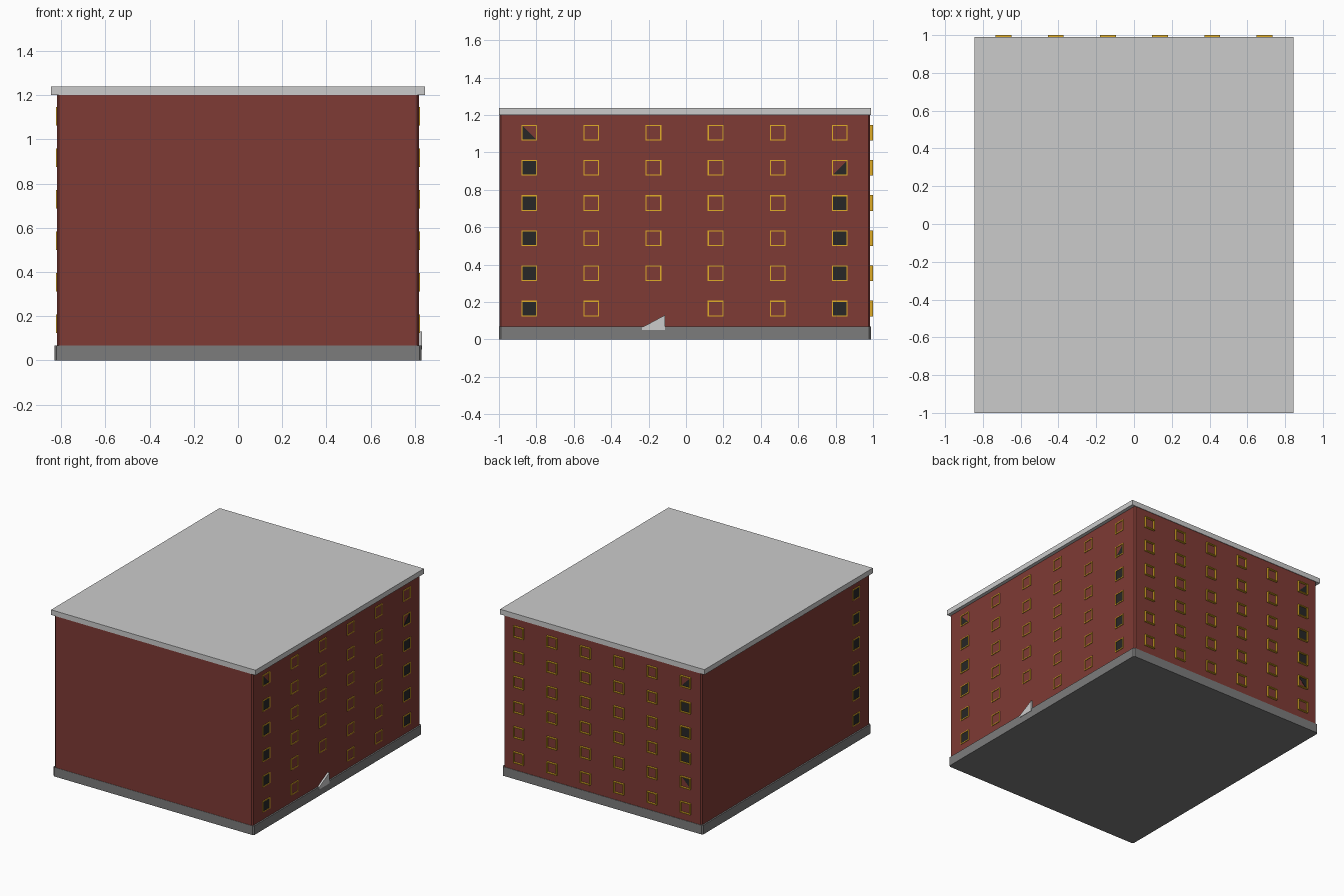
import bpy, bmesh

if "Cube" in bpy.data.objects:
    bpy.data.objects.remove(bpy.data.objects["Cube"])

def material(name, r, g, b):
    m = bpy.data.materials.new(name)
    m.diffuse_color = (r, g, b, 1)
    m.use_nodes = True
    m.node_tree.nodes["Principled BSDF"].inputs["Base Color"].default_value = m.diffuse_color
    return m

BRICK = material("brick", 0.21, 0.043, 0.035)
STONE = material("dark_stone", 0.2, 0.2, 0.2)
GOLD = material("gold", 0.75, 0.42, 0.02)
GLASS = material("dark_glass", 0.02, 0.02, 0.02)

X, Y0, Y1 = 0.819, -0.998, 0.985      # wall planes
ROWS = [0.165 + 0.188 * i for i in range(6)]
SIDE_COLS = [-0.838 + 0.332 * i for i in range(6)]
BACK_COLS = [-0.69 + 0.276 * i for i in range(6)]

# wall-local (across, height, outward) to world
def right(u, z, d): return (X + d, u, z)
def left(u, z, d): return (-X - d, u, z)
def back(u, z, d): return (u, Y1 + d, z)
def ground(u, v, d): return (u, v, d)

def finish(name, bm, mat=None):
    bmesh.ops.recalc_face_normals(bm, faces=bm.faces)
    me = bpy.data.meshes.new(name)
    bm.to_mesh(me)
    bm.free()
    ob = bpy.data.objects.new(name, me)
    bpy.context.collection.objects.link(ob)
    if mat:
        me.materials.append(mat)
    return ob

def prism(bm, place, pts, d0, d1):
    a = [bm.verts.new(place(u, v, d0)) for u, v in pts]
    b = [bm.verts.new(place(u, v, d1)) for u, v in pts]
    bm.faces.new(a)
    bm.faces.new(b)
    for i in range(len(a)):
        j = (i + 1) % len(a)
        bm.faces.new((a[i], a[j], b[j], b[i]))

def square(u, z, h):
    return [(u - h, z - h), (u + h, z - h), (u + h, z + h), (u - h, z + h)]

def frame(bm, place, u, z, d0, d1):
    # square ring with depth
    loops = [[bm.verts.new(place(a, b, d)) for a, b in square(u, z, h)]
             for h, d in ((0.042, d0), (0.042, d1), (0.036, d1), (0.036, d0))]
    for k in range(4):
        p, q = loops[k], loops[(k + 1) % 4]
        for i in range(4):
            j = (i + 1) % 4
            bm.faces.new((p[i], p[j], q[j], q[i]))

def slab(name, x, y0, y1, z0, z1, c, mat=None):
    # box with cut vertical corners
    if c:
        pts = [(-x + c, y0), (x - c, y0), (x, y0 + c), (x, y1 - c),
               (x - c, y1), (-x + c, y1), (-x, y1 - c), (-x, y0 + c)]
    else:
        pts = [(-x, y0), (x, y0), (x, y1), (-x, y1)]
    bm = bmesh.new()
    prism(bm, ground, pts, z0, z1)
    return finish(name, bm, mat)

# main body
slab("plinth", 0.83, -1.0, 0.988, 0, 0.068, 0.01, STONE)
slab("brick_walls", X, Y0, Y1, 0.068, 1.2, 0.01, BRICK)
slab("flat_roof", 0.845, -1.0, 0.989, 1.2, 1.238, 0)

# window frames; the right wall skips the one above the entrance
layout = [("right", right, SIDE_COLS, 0.005), ("left", left, SIDE_COLS[:1], 0.005),
          ("back", back, BACK_COLS, 0.015)]
for name, place, cols, depth in layout:
    bm = bmesh.new()
    for c, u in enumerate(cols):
        for r, z in enumerate(ROWS):
            if not (name == "right" and c == 2 and r == 0):
                frame(bm, place, u, z, -0.003, depth)
    finish(name + "_window_frames", bm, GOLD)

# dark panes in the end columns; partly covered panes drop one corner
panes = [("right", right, SIDE_COLS[0], range(6), {5: 2}),
         ("right_rear", right, SIDE_COLS[5], range(5), {4: 3}),
         ("left", left, SIDE_COLS[0], range(6), {}),
         ("back", back, BACK_COLS[0], range(1, 6), {5: 2, 1: 1})]
for name, place, u, rows, cut in panes:
    bm = bmesh.new()
    for r in rows:
        pts = square(u, ROWS[r], 0.037)
        if r in cut:
            del pts[cut[r]]
        prism(bm, place, pts, -0.003, 0.002)
    finish(name + "_window_panes", bm, GLASS)

# wedge-shaped entrance stone
bm = bmesh.new()
prism(bm, right, [(-0.235, 0.05), (-0.112, 0.05), (-0.112, 0.13), (-0.235, 0.064)], -0.01, 0.014)
finish("entrance_wedge", bm)
